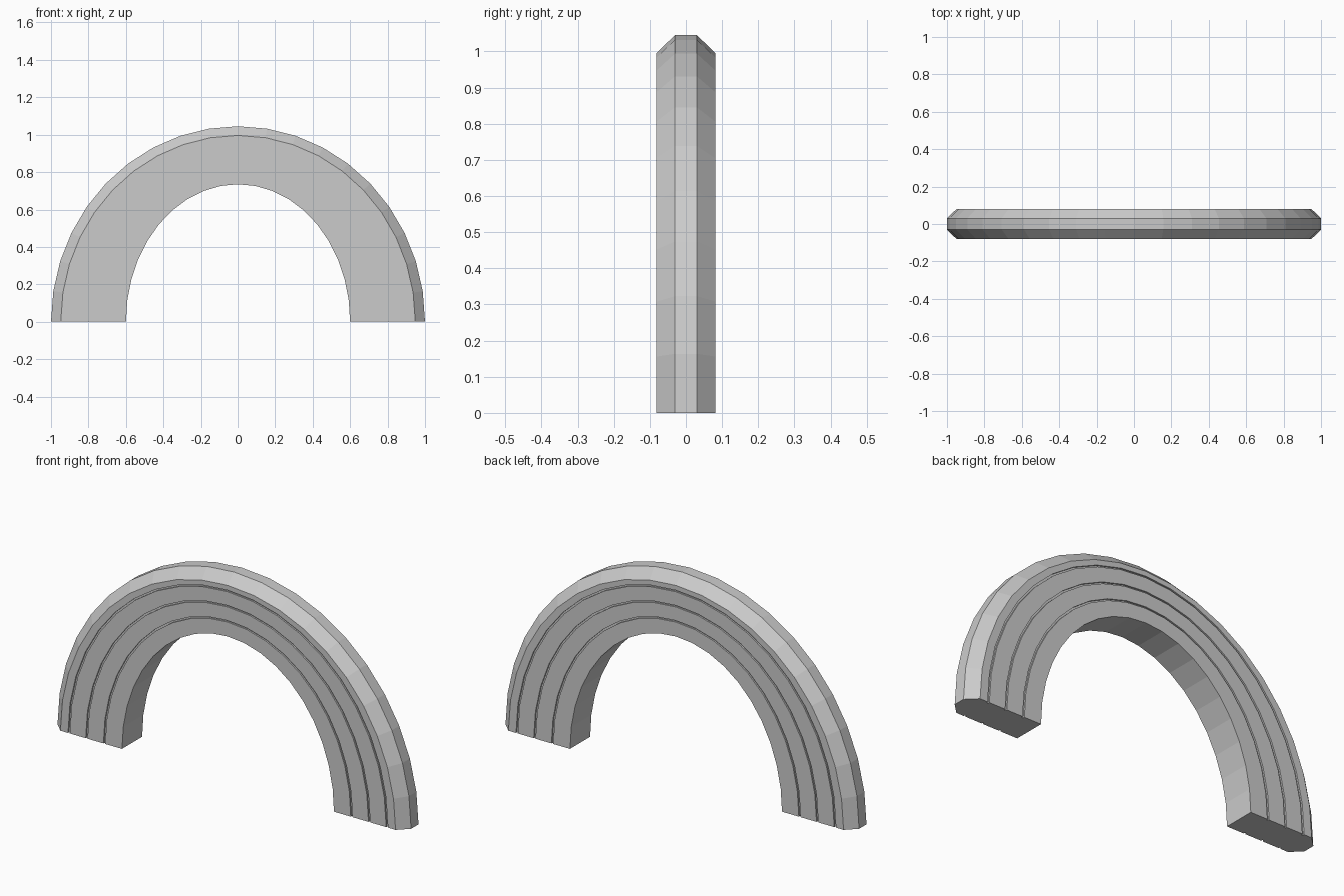
import bpy, bmesh, math

if "Cube" in bpy.data.objects:
    bpy.data.objects.remove(bpy.data.objects["Cube"])

SEG = 20          # facets along the half ellipse
HALF = 0.081      # half thickness
GROOVE_W, GROOVE_D = 0.01, 0.008


def radii(rx):
    """Ellipse radii of a band line, blended from inner to outer edge."""
    return rx, 0.735 + (rx - 0.6) * 0.775


# Cross-section as (x radius, z radius, y), inner edge to outer edge
front = [(*radii(0.6), -HALF)]
for rx in (0.7, 0.8, 0.9):
    a, b = rx - GROOVE_W / 2, rx + GROOVE_W / 2
    front += [(*radii(a), -HALF), (*radii(a), -HALF + GROOVE_D),
              (*radii(b), -HALF + GROOVE_D), (*radii(b), -HALF)]
front += [(0.948, 0.996, -HALF), (1.0, 1.045, -0.03)]
profile = front + [(x, z, -y) for x, z, y in reversed(front)]

# Sweep the section over the arch
bm = bmesh.new()
rings = []
for i in range(SEG + 1):
    t = math.pi * i / SEG
    rings.append([bm.verts.new((rx * math.cos(t), y, rz * math.sin(t)))
                  for rx, rz, y in profile])
n = len(profile)
for r0, r1 in zip(rings, rings[1:]):
    for j in range(n):
        k = (j + 1) % n
        bm.faces.new((r0[j], r0[k], r1[k], r1[j]))

# Flat feet
bm.faces.new(rings[0][::-1])
bm.faces.new(rings[-1])
bmesh.ops.recalc_face_normals(bm, faces=bm.faces)

mesh = bpy.data.meshes.new("banded_arch")
bm.to_mesh(mesh)
bm.free()
arch = bpy.data.objects.new("banded_arch", mesh)
bpy.context.collection.objects.link(arch)
